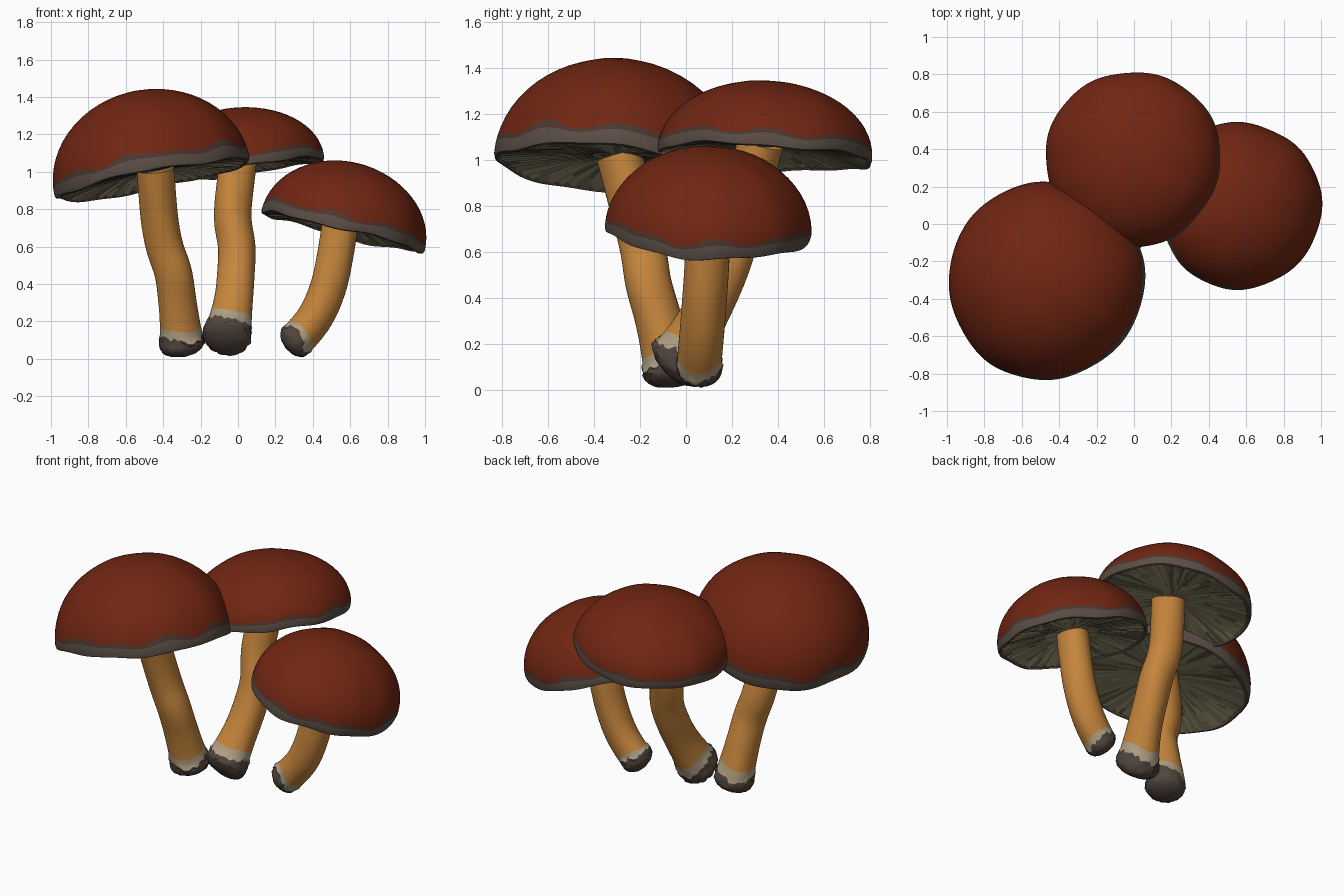
import bpy, bmesh, math, random
from mathutils import Vector

random.seed(4)
if "Cube" in bpy.data.objects:
    bpy.data.objects.remove(bpy.data.objects["Cube"], do_unlink=True)


def material(name, colour):
    mat = bpy.data.materials.new(name)
    mat.use_nodes = True
    mat.diffuse_color = (*colour, 1)
    mat.node_tree.nodes["Principled BSDF"].inputs["Base Color"].default_value = (*colour, 1)
    return mat


RED = material("russet cap", (0.165, 0.019, 0.006))
BAND = material("grey brown rim", (0.105, 0.078, 0.062))
BAND_DARK = material("dark brown rim edge", (0.075, 0.038, 0.028))
ORANGE = material("orange stem", (0.56, 0.235, 0.045))
CREAM = material("cream collar", (0.43, 0.35, 0.23))
SOIL = material("soil brown", (0.085, 0.062, 0.048))
GILLS = [material("pale gill", (0.40, 0.355, 0.21)),
         material("olive gill", (0.28, 0.25, 0.14)),
         material("shadowed gill", (0.15, 0.135, 0.07))]


def loft(name, rows, mats, pick):
    """Skin closed rings of points; pick(row, column) gives the material slot."""
    bm = bmesh.new()
    rings = [[bm.verts.new(p) for p in row] for row in rows]
    n = len(rings[0])
    for i in range(len(rings) - 1):
        for j in range(n):
            k = (j + 1) % n
            face = bm.faces.new((rings[i][j], rings[i][k], rings[i + 1][k], rings[i + 1][j]))
            face.material_index = pick(i, j)
    bmesh.ops.remove_doubles(bm, verts=bm.verts, dist=1e-5)
    bmesh.ops.recalc_face_normals(bm, faces=bm.faces)
    mesh = bpy.data.meshes.new(name)
    bm.to_mesh(mesh)
    bm.free()
    for mat in mats:
        mesh.materials.append(mat)
    obj = bpy.data.objects.new(name, mesh)
    bpy.context.collection.objects.link(obj)
    bpy.ops.object.select_all(action="DESELECT")
    obj.select_set(True)
    bpy.context.view_layer.objects.active = obj
    bpy.ops.object.shade_smooth_by_angle(angle=math.radians(45))
    return obj


def angles(n):
    return [2 * math.pi * j / n for j in range(n)]


def place(obj, centre, slope):
    """Tilt so the rim plane rises by slope along x and y."""
    normal = Vector((-slope[0], -slope[1], 1)).normalized()
    obj.rotation_mode = "QUATERNION"
    obj.rotation_quaternion = Vector((0, 0, 1)).rotation_difference(normal)
    obj.location = centre


def make_cap(label, centre, radius, height, slope):
    turn = angles(120)
    p = [random.uniform(0, 6) for _ in range(6)]
    rim = [1 + 0.010 * math.sin(3 * a + p[0]) + 0.006 * math.sin(8 * a + p[1]) for a in turn]
    sag = [0.008 * math.sin(4 * a + p[2]) + 0.004 * math.sin(9 * a + p[3]) for a in turn]
    wave = [0.5 + 0.3 * math.sin(7 * a + p[4]) + 0.2 * math.sin(11 * a + p[5]) for a in turn]

    def ring(rho, z, fade):
        return [Vector((rho * radius * (1 + (r - 1) * fade) * math.cos(a),
                        rho * radius * (1 + (r - 1) * fade) * math.sin(a), z + s * fade))
                for a, r, s in zip(turn, rim, sag)]

    # Dome: rolled lip, two wavy rim bands, then the red crown
    rows = [ring(0.945, -0.012, 1), ring(0.965, -0.022, 1), ring(0.99, -0.018, 1)]
    steps = 14
    for i in range(steps + 3):
        row = []
        for a, r, s, w in zip(turn, rim, sag, wave):
            inner = 0.04 + 0.035 * w
            outer = inner + 0.018 + 0.035 * w
            t = (0, inner, outer)[i] if i < 3 else outer + (1 - outer) * (i - 2) / steps
            t = min(t, 1)
            lat = t * math.pi / 2
            fade = (1 - t) ** 1.5
            rho = radius * math.cos(lat) * (1 + (r - 1) * fade)
            row.append(Vector((rho * math.cos(a), rho * math.sin(a),
                               height * math.sin(lat) + s * fade)))
        rows.append(row)
    dome = loft(label + "_cap", rows, [BAND, BAND_DARK, RED],
                lambda i, j: 0 if i < 4 else 1 if i < 5 else 2)
    place(dome, centre, slope)

    # Gills: ridged, shallow hollow with streaks that run outwards
    under = []
    for k in range(9):
        rho = 0.95 - 0.9 * k / 8
        row = ring(rho, -0.012 + 0.05 * math.sin(math.pi / 2 * k / 8), max(0, 1 - k / 4))
        for j, point in enumerate(row):
            point.z += 0.004 * (-1) ** j * rho
        under.append(row)
    streak = []
    for _ in turn:
        tone = random.choice((0, 0, 1, 1, 2))
        column = []
        for k in range(8):
            if random.random() < 0.25:
                tone = random.choice((0, 0, 1, 1, 2))
            column.append(tone)
        streak.append(column)
    gills = loft(label + "_gills", under, GILLS, lambda i, j: streak[j][i])
    place(gills, centre, slope)


def make_path(points):
    """Smooth curve through the points, read by distance from the base."""
    pts = [Vector(q) for q in points]
    pts = [2 * pts[0] - pts[1]] + pts + [2 * pts[-1] - pts[-2]]
    line = []
    for a, b, c, d in zip(pts, pts[1:], pts[2:], pts[3:]):
        for i in range(12):
            t = i / 12
            line.append(0.5 * (2 * b + (c - a) * t + (2 * a - 5 * b + 4 * c - d) * t * t
                               + (3 * b - a - 3 * c + d) * t ** 3))
    line.append(pts[-2])
    dist = [0]
    for a, b in zip(line, line[1:]):
        dist.append(dist[-1] + (b - a).length)

    def at(s):
        i = next((k for k in range(len(line) - 2) if dist[k + 1] >= s), len(line) - 2)
        f = (s - dist[i]) / (dist[i + 1] - dist[i])
        lo, hi = max(i - 3, 0), min(i + 4, len(line) - 1)
        return line[i].lerp(line[i + 1], f), (line[hi] - line[lo]).normalized()
    return at, dist[-1]


def make_stem(label, points, foot, top, soil, collar):
    at, length = make_path(points)
    turn = angles(40)
    phase = random.uniform(0, 6)
    ragged = [0.022 * math.sin(2 * a + phase) + random.uniform(-0.014, 0.014) for a in turn]
    edge = [0.015 * math.sin(2 * a + phase) + random.uniform(-0.005, 0.005) for a in turn]
    rows = []
    for i in range(34):
        row = []
        for a, g, e in zip(turn, ragged, edge):
            if i <= 8:                               # earthy foot
                s = (soil + g) * i / 8
            elif i <= 11:                            # pale collar
                s = soil + g + (collar + e - soil - g) * (i - 8) / 3
            else:                                    # shaft
                s = collar + e + (length - collar - e) * (i - 11) / 22
            centre, tangent = at(s)
            side = (Vector((1, 0, 0)) - tangent * tangent.x).normalized()
            other = tangent.cross(side)
            r = top + (foot - top) * math.exp(-(s / 0.2) ** 2)
            r *= math.sqrt(max(0, 1 - max(0, 1 - s / 0.075) ** 2))
            if 0 < i <= 8:
                r *= 1.03 + random.uniform(-0.05, 0.05)
            else:
                r *= 1 + 0.025 * math.sin(3 * a + 7 * s + phase)
            row.append(centre + (side * math.cos(a) + other * math.sin(a)) * r)
        rows.append(row)
    loft(label + "_stem", rows, [SOIL, CREAM, ORANGE],
         lambda i, j: 0 if i < 8 else 1 if i < 11 else 2)


# Large mushroom
make_cap("large", (-0.465, -0.305, 0.975), 0.53, 0.465, (0.2, -0.1))
make_stem("large", [(-0.285, -0.06, 0.01), (-0.305, -0.075, 0.12), (-0.325, -0.12, 0.3),
                    (-0.345, -0.165, 0.46), (-0.39, -0.185, 0.6), (-0.42, -0.22, 0.76),
                    (-0.445, -0.29, 1.02)], 0.118, 0.1, 0.11, 0.165)
# Rear mushroom
make_cap("rear", (-0.005, 0.347, 1.03), 0.47, 0.312, (0.12, -0.06))
make_stem("rear", [(-0.07, -0.09, 0.075), (-0.055, -0.03, 0.14), (-0.022, 0.075, 0.32),
                   (-0.008, 0.15, 0.47), (-0.005, 0.2, 0.6), (-0.03, 0.25, 0.78),
                   (0, 0.32, 1.07)], 0.13, 0.1, 0.12, 0.18)
# Small mushroom
make_cap("small", (0.56, 0.098, 0.695), 0.447, 0.36, (-0.25, -0.05))
make_stem("small", [(0.255, 0.055, 0.055), (0.33, 0.06, 0.12), (0.42, 0.07, 0.24),
                    (0.485, 0.08, 0.4), (0.525, 0.09, 0.58), (0.55, 0.095, 0.73)],
          0.097, 0.097, 0.085, 0.125)
